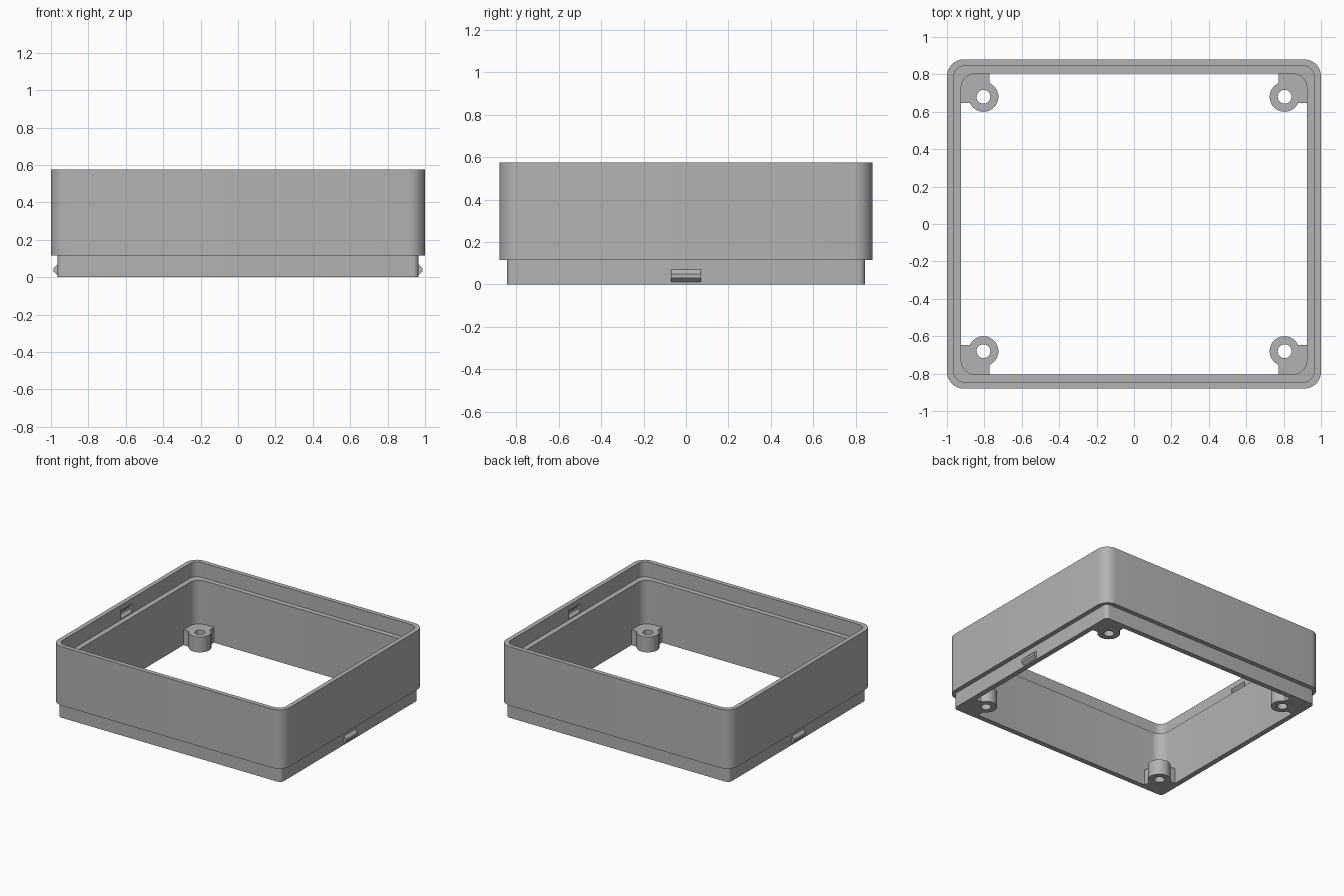
import bpy
import bmesh
from math import cos, sin, pi, acos

if "Cube" in bpy.data.objects:
    bpy.data.objects.remove(bpy.data.objects["Cube"], do_unlink=True)

TOP, LIP = 0.575, 0.115
LEDGE = TOP - LIP
INNER_X, INNER_Y, INNER_R = 0.925, 0.805, 0.08
POST_X, POST_Y, POST_R, HOLE_R = 0.805, 0.68, 0.08, 0.037

grey = bpy.data.materials.new("grey plastic")
grey.use_nodes = True
colour = (0.45, 0.45, 0.45, 1)
grey.diffuse_color = colour
grey.node_tree.nodes["Principled BSDF"].inputs["Base Color"].default_value = colour


def arc(cx, cy, r, start, end, steps):
    return [(cx + r * cos(start + (end - start) * i / steps),
             cy + r * sin(start + (end - start) * i / steps)) for i in range(steps + 1)]


def rounded_rect(hx, hy, r):
    points = []
    for k, (sx, sy) in enumerate([(1, 1), (-1, 1), (-1, -1), (1, -1)]):
        points += arc(sx * (hx - r), sy * (hy - r), r, k * pi / 2, (k + 1) * pi / 2, 8)
    return points


def finish(name, bm):
    bmesh.ops.recalc_face_normals(bm, faces=bm.faces)
    mesh = bpy.data.meshes.new(name)
    bm.to_mesh(mesh)
    bm.free()
    mesh.materials.append(grey)
    obj = bpy.data.objects.new(name, mesh)
    bpy.context.collection.objects.link(obj)
    return obj


def activate(obj):
    bpy.ops.object.select_all(action='DESELECT')
    obj.select_set(True)
    bpy.context.view_layer.objects.active = obj


def smooth(obj):
    activate(obj)
    bpy.ops.object.shade_smooth_by_angle(angle=pi / 6)


def clip_prism(name, side, base, lift, grow=0.0):
    # wedge with a flat crest, run along y
    profile = [(0.955, 0.01 - grow), (0.965, 0.01 - grow), (0.986, 0.03 - grow),
               (0.986, 0.048 + grow), (0.965, 0.07 + grow), (0.955, 0.07 + grow)]
    bm = bmesh.new()
    half = 0.07 + grow
    face = bm.faces.new([bm.verts.new((side * x, -half, z + base + lift)) for x, z in profile])
    ext = bmesh.ops.extrude_face_region(bm, geom=[face])
    verts = [v for v in ext["geom"] if isinstance(v, bmesh.types.BMVert)]
    bmesh.ops.translate(bm, verts=verts, vec=(0, 2 * half, 0))
    return finish(name, bm)


# Frame wall: closed loft through lip, body, recess and inner wall
sections = [
    (0.965, 0.845, 0.03, 0), (0.965, 0.845, 0.03, LIP),
    (1.0, 0.88, 0.09, LIP), (1.0, 0.88, 0.09, TOP),
    (0.965, 0.845, 0.06, TOP), (0.965, 0.845, 0.06, LEDGE),
    (INNER_X, INNER_Y, INNER_R, LEDGE), (INNER_X, INNER_Y, INNER_R, 0)]
bm = bmesh.new()
rings = [[bm.verts.new((x, y, z)) for x, y in rounded_rect(hx, hy, r)]
         for hx, hy, r, z in sections]
for k, ring in enumerate(rings):
    other = rings[(k + 1) % len(rings)]
    for i in range(len(ring)):
        j = (i + 1) % len(ring)
        bm.faces.new((ring[i], ring[j], other[j], other[i]))
frame = finish("frame_wall", bm)

# Latch slots in the recess
for side in (1, -1):
    cutter = clip_prism("slot_cutter", side, LEDGE, 0.0, 0.002)
    cutter.hide_render = True
    mod = frame.modifiers.new("slot", 'BOOLEAN')
    mod.operation = 'DIFFERENCE'
    mod.solver = 'EXACT'
    mod.object = cutter
    activate(frame)
    bpy.ops.object.modifier_apply(modifier=mod.name)
    bpy.data.objects.remove(cutter, do_unlink=True)
smooth(frame)

# Latch clips on the lip
for side, label in ((1, "left"), (-1, "right")):
    clip_prism(label + "_latch_clip", side, 0, 0)

# Corner screw posts, webbed into the inner wall
web = 0.033
a = acos(-web / POST_R)
outline = arc(POST_X, POST_Y, POST_R, a, 2.5 * pi - a, 28)
outline += [(INNER_X, POST_Y - web)]
outline += arc(INNER_X - INNER_R, INNER_Y - INNER_R, INNER_R, 0, pi / 2, 8)
outline += [(POST_X - web, INNER_Y)]
hole = arc(POST_X, POST_Y, HOLE_R, 0, 2 * pi, 24)[:-1]
for sx, side in ((1, "left"), (-1, "right")):
    for sy, end in ((-1, "front"), (1, "back")):
        bm = bmesh.new()
        edges = []
        for loop in (outline, hole):
            vs = [bm.verts.new((sx * x, sy * y, 0)) for x, y in loop]
            edges += [bm.edges.new((vs[i - 1], vs[i])) for i in range(len(vs))]
        bmesh.ops.triangle_fill(bm, edges=edges, use_beauty=True, normal=(0, 0, 1))
        ext = bmesh.ops.extrude_face_region(bm, geom=bm.faces[:])
        verts = [v for v in ext["geom"] if isinstance(v, bmesh.types.BMVert)]
        bmesh.ops.translate(bm, verts=verts, vec=(0, 0, 0.12))
        smooth(finish(f"{end}_{side}_screw_post", bm))
